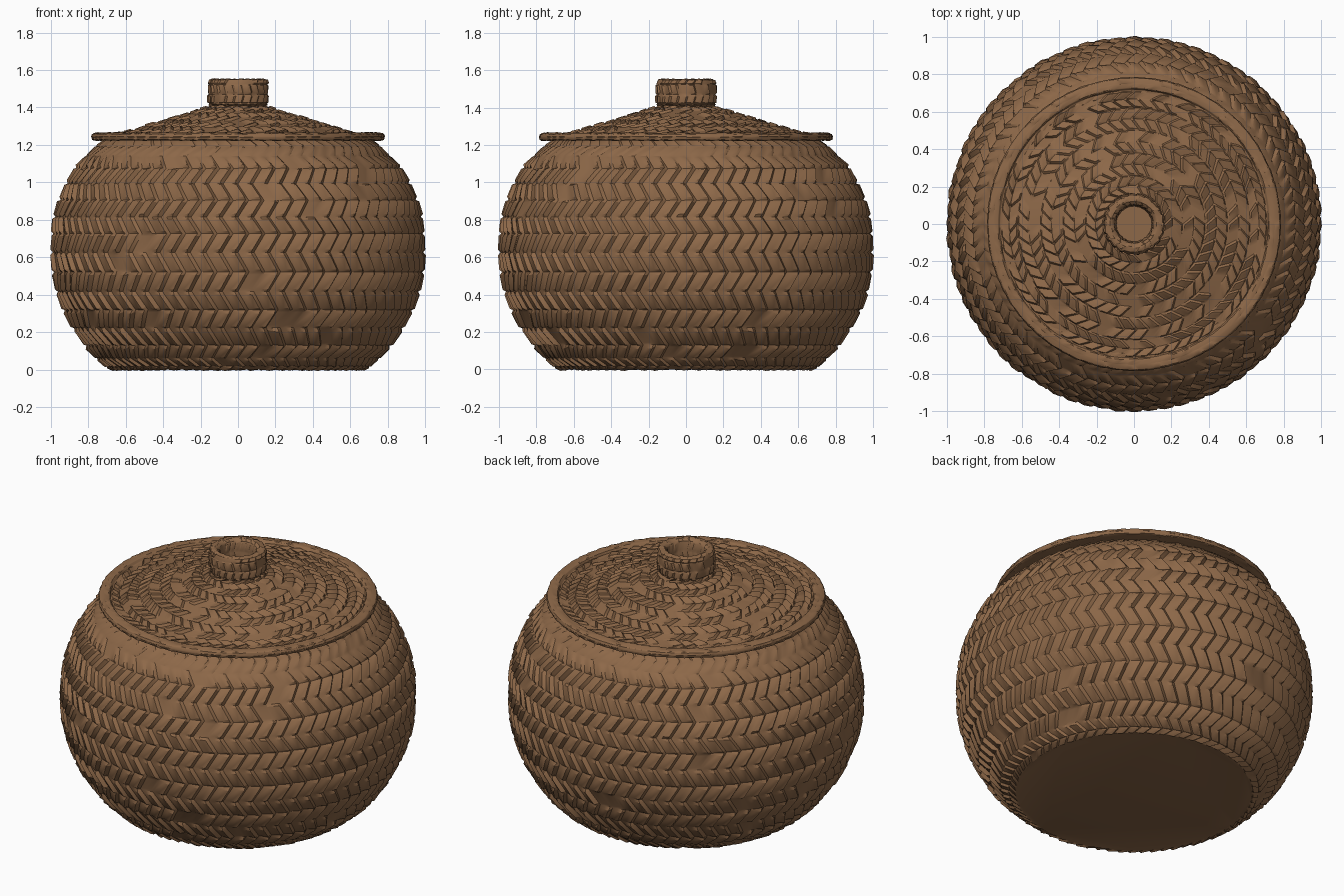
import bpy, bmesh, math, random
from mathutils import Vector

random.seed(4)
cube = bpy.data.objects.get("Cube")
if cube:
    bpy.data.objects.remove(cube, do_unlink=True)

straw = bpy.data.materials.new("brown_straw")
straw.use_nodes = True
colour = (0.27, 0.14, 0.066, 1)
straw.diffuse_color = colour
bsdf = straw.node_tree.nodes["Principled BSDF"]
bsdf.inputs["Base Color"].default_value = colour
bsdf.inputs["Roughness"].default_value = 0.9


def curve_point(points, t):
    """Point on a smooth curve through (radius, height) points, t from 0 to 1."""
    p = [Vector(q) for q in points]
    p = [2 * p[0] - p[1]] + p + [2 * p[-1] - p[-2]]
    s = min(max(t, 0), 1) * (len(points) - 1)
    i = min(int(s), len(points) - 2)
    f = s - i
    a, b, c, d = p[i:i + 4]
    return 0.5 * (2 * b + (c - a) * f + (2 * a - 5 * b + 4 * c - d) * f * f
                  + (3 * b - a - 3 * c + d) * f ** 3)


def weave(bm, points, cells, rows, height, slant=0.7, skip=0.0, edge=0.35):
    """Turned surface of slanted overlapping strands; height(t) is the relief."""
    across = ((0, 0), (0.4, 0.55), (0.79, 1))
    rings = []
    for row in range(rows):
        lift = [0 if random.random() < skip else random.uniform(0.7, 1.1)
                for _ in range(cells)]
        steps = ((0, edge), (0.14, 1), (0.86, 1))
        if row == rows - 1:
            steps += ((1, 0),)
        for v, strength in steps:
            t = (row + v) / rows
            if row == 0 and v == 0:
                strength = 0
            pos = curve_point(points, t)
            tan = curve_point(points, t + 0.005) - curve_point(points, t - 0.005)
            normal = Vector((tan.y, -tan.x)).normalized()
            shift = slant * (v if row % 2 == 0 else 1 - v)
            ring = []
            for i in range(cells):
                for u, rise in across:
                    q = pos + normal * height(t) * rise * strength * lift[i]
                    a = 2 * math.pi * (i + u + shift) / cells
                    ring.append(bm.verts.new((q.x * math.cos(a), q.x * math.sin(a), q.y)))
            rings.append(ring)
    n = len(rings[0])
    for low, high in zip(rings, rings[1:]):
        for i in range(n):
            k = (i + 1) % n
            bm.faces.new((low[i], low[k], high[k], high[i]))
    return rings


def finish(bm, name):
    mesh = bpy.data.meshes.new(name)
    bm.to_mesh(mesh)
    bm.free()
    obj = bpy.data.objects.new(name, mesh)
    bpy.context.collection.objects.link(obj)
    mesh.materials.append(straw)
    bpy.ops.object.select_all(action='DESELECT')
    obj.select_set(True)
    bpy.context.view_layer.objects.active = obj
    bpy.ops.object.shade_smooth_by_angle(angle=math.radians(28))
    return obj


# Round pot with zigzag rows, softer near the shoulder and the foot
def pot_relief(t):
    if t > 0.84:
        return 0.008
    return 0.012 if t < 0.14 else 0.021


bm = bmesh.new()
pot = [(0.66, 0), (0.72, 0.035), (0.80, 0.125), (0.89, 0.26), (0.95, 0.40),
       (0.98, 0.55), (0.982, 0.70), (0.965, 0.83), (0.92, 0.96), (0.855, 1.08),
       (0.78, 1.17), (0.70, 1.23)]
rings = weave(bm, pot, 72, 16, pot_relief, skip=0.06)
bm.faces.new(rings[0][::-1])
bm.faces.new(rings[-1])
finish(bm, "woven_pot")

# Flat lid rim with a shallow inner groove
bm = bmesh.new()
rim = [(0.755, 1.224), (0.778, 1.228), (0.783, 1.242), (0.776, 1.258),
       (0.75, 1.264), (0.725, 1.262), (0.715, 1.248), (0.69, 1.246)]
rings = weave(bm, rim, 64, 7, lambda t: 0.004, slant=0.4, skip=0.4)
bm.faces.new(rings[0][::-1])
finish(bm, "lid_rim")

# Sloping lid in concentric woven bands, fewer strands towards the middle
slope = [(0.71, 1.246), (0.62, 1.257), (0.50, 1.293), (0.38, 1.328),
         (0.26, 1.365), (0.16, 1.395), (0.10, 1.402)]
bm = bmesh.new()
for band, cells in enumerate((60, 54, 44, 34, 24, 14)):
    part = [curve_point(slope, (band + f / 4) / 6) for f in range(5)]
    weave(bm, part, cells, 2, lambda t: 0.015, slant=0.8, skip=0.2, edge=0.2)
finish(bm, "lid_slope")

# Hollow ring knob
bm = bmesh.new()
outside = [(0.11, 1.39), (0.125, 1.405), (0.15, 1.415), (0.157, 1.44), (0.158, 1.49),
           (0.157, 1.53), (0.15, 1.548)]
weave(bm, outside, 22, 5, lambda t: 0.009, slant=0.3, skip=0.15, edge=0)
inside = [(0.15, 1.548), (0.13, 1.552), (0.112, 1.545), (0.102, 1.52),
          (0.10, 1.47), (0.095, 1.43)]
rings = weave(bm, inside, 22, 4, lambda t: 0.004, slant=0.4, skip=0.3)
bm.faces.new(rings[-1])
finish(bm, "lid_knob")
